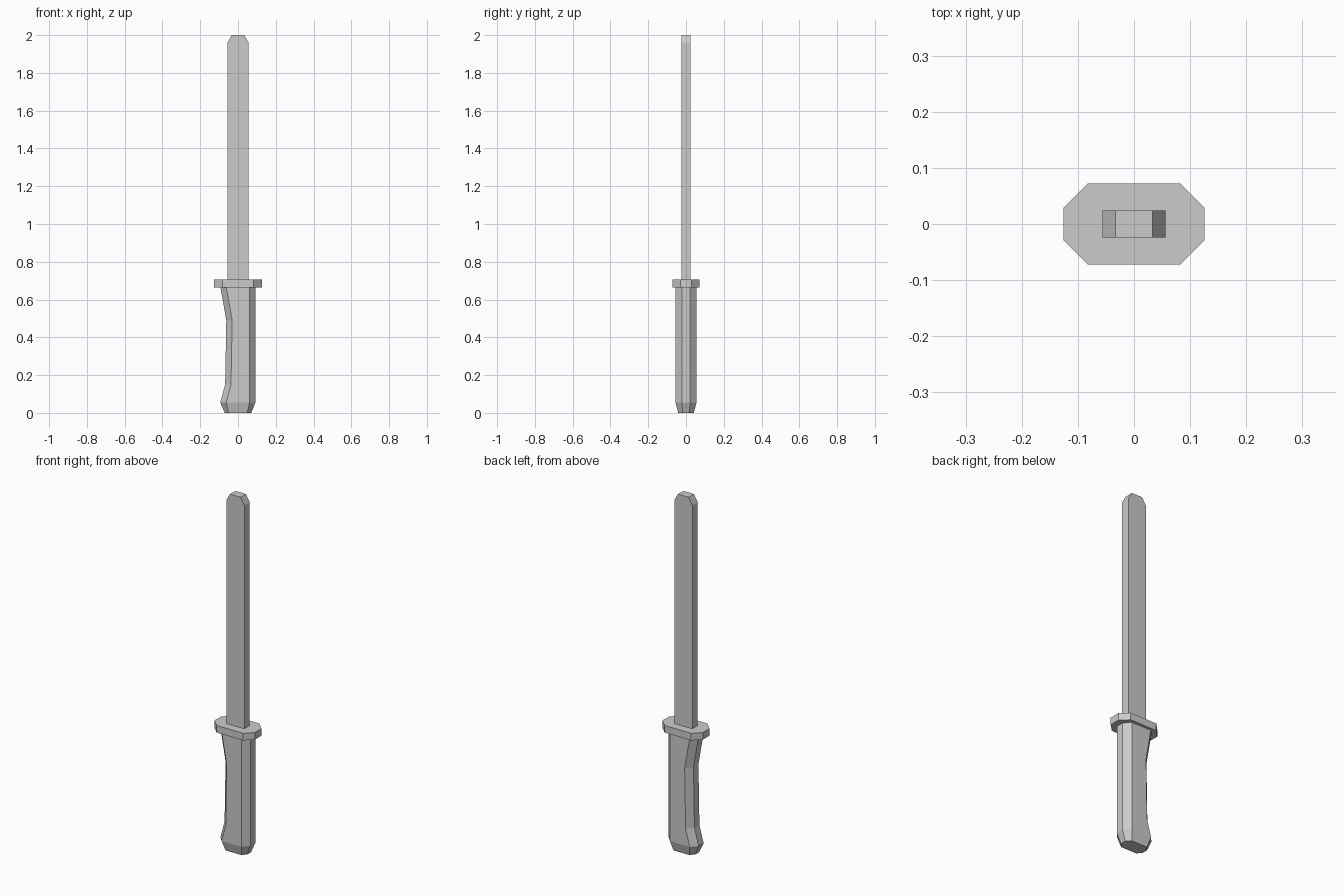
import bpy, bmesh

cube = bpy.data.objects.get("Cube")
if cube:
    bpy.data.objects.remove(cube, do_unlink=True)

grey = bpy.data.materials.new("plain grey")
grey.use_nodes = True
grey.diffuse_color = (0.6, 0.6, 0.6, 1)
grey.node_tree.nodes["Principled BSDF"].inputs["Base Color"].default_value = grey.diffuse_color


def octagon(x0, x1, y, cx, cy):
    """Rectangle x0..x1 by -y..y with corners cut by cx and cy."""
    return [(x0 + cx, -y), (x1 - cx, -y), (x1, cy - y), (x1, y - cy),
            (x1 - cx, y), (x0 + cx, y), (x0, y - cy), (x0, cy - y)]


def rectangle(x, y):
    return [(-x, -y), (x, -y), (x, y), (-x, y)]


def loft(name, sections):
    """Skin a stack of (z, outline) sections and cap both ends."""
    bm = bmesh.new()
    rings = [[bm.verts.new((x, y, z)) for x, y in outline] for z, outline in sections]
    for low, high in zip(rings, rings[1:]):
        for i in range(len(low)):
            j = (i + 1) % len(low)
            bm.faces.new((low[i], low[j], high[j], high[i]))
    bm.faces.new(rings[0][::-1])
    bm.faces.new(rings[-1])
    bmesh.ops.recalc_face_normals(bm, faces=bm.faces)
    mesh = bpy.data.meshes.new(name)
    bm.to_mesh(mesh)
    bm.free()
    mesh.materials.append(grey)
    bpy.context.collection.objects.link(bpy.data.objects.new(name, mesh))


# Grip: tapered pommel, finger hollow on one side, straight on the other
grip = [(0.0, octagon(-0.07, 0.07, 0.041, 0.021, 0.025))]
for z, left in ((0.055, -0.094), (0.15, -0.068), (0.49, -0.062), (0.67, -0.094)):
    grip.append((z, octagon(left, 0.092, 0.056, 0.031, 0.034)))
loft("grip", grip)

# Guard: flat plate with cut corners
plate = octagon(-0.126, 0.126, 0.072, 0.043, 0.043)
loft("guard", [(0.665, plate), (0.705, plate)])

# Blade: straight bar with clipped tip
loft("blade", [(0.69, rectangle(0.056, 0.024)),
               (1.96, rectangle(0.056, 0.024)),
               (2.0, rectangle(0.033, 0.024))])
